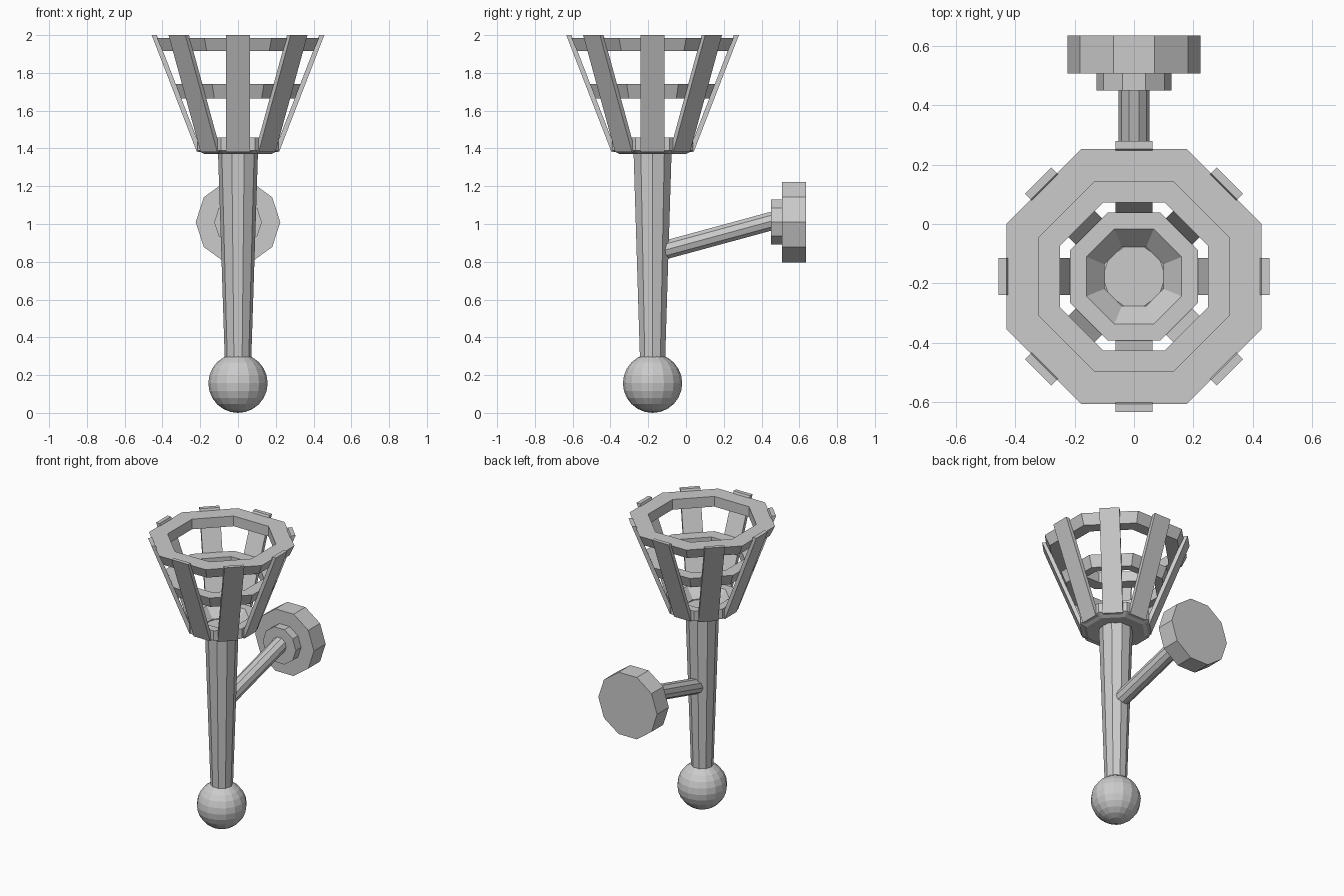
import bpy, bmesh
from math import sin, cos, pi
from mathutils import Vector, Matrix

if "Cube" in bpy.data.objects:
    bpy.data.objects.remove(bpy.data.objects["Cube"])

AXIS_Y = -0.177


def finish(name, bm, loc=(0, 0, 0)):
    bmesh.ops.recalc_face_normals(bm, faces=bm.faces[:])
    me = bpy.data.meshes.new(name)
    bm.to_mesh(me)
    bm.free()
    ob = bpy.data.objects.new(name, me)
    ob.location = loc
    bpy.context.collection.objects.link(ob)
    return ob


def bridge(bm, rings, closed=False):
    n = len(rings[0])
    pairs = list(zip(rings, rings[1:] + rings[:1])) if closed else list(zip(rings, rings[1:]))
    for a, b in pairs:
        for i in range(n):
            j = (i + 1) % n
            bm.faces.new((a[i], a[j], b[j], b[i]))
    if not closed:
        bm.faces.new(rings[0])
        bm.faces.new(rings[-1])


def octagon_ring(name, profile):
    """Closed (apothem, z) profile swept around an eight-sided ring."""
    bm = bmesh.new()
    k = 1 / cos(pi / 8)
    rings = [[bm.verts.new((r * k * cos((i + .5) * pi / 4), r * k * sin((i + .5) * pi / 4), z))
              for i in range(8)] for r, z in profile]
    bridge(bm, rings, closed=True)
    return finish(name, bm, (0, AXIS_Y, 0))


def tube(name, sections, upright):
    """Ten-sided solid through (centre, radius) sections."""
    bm = bmesh.new()
    rings = []
    for c, r in sections:
        ring = []
        for i in range(10):
            u, v = r * cos(i * pi / 5), r * sin(i * pi / 5)
            ring.append(bm.verts.new(Vector(c) + Vector((u, v, 0) if upright else (u, 0, v))))
        rings.append(ring)
    bridge(bm, rings)
    return finish(name, bm)


# Ball pommel
bm = bmesh.new()
bmesh.ops.create_uvsphere(bm, u_segments=16, v_segments=12, radius=0.157)
finish("ball_end", bm, (0, AXIS_Y, 0.157))

# Tapered shaft
tube("shaft", [((0, AXIS_Y, 0.28), 0.07), ((0, AXIS_Y, 1.385), 0.106)], True)

# Wall bracket: sloping arm, collar and plate
tube("bracket_arm", [((0, -0.13, 0.857), 0.053), ((0, 0.47, 1.02), 0.053)], False)
tube("bracket_collar", [((0, 0.45, 1.01), 0.126), ((0, 0.52, 1.01), 0.126)], False)
tube("wall_plate", [((0, 0.507, 1.01), 0.224), ((0, 0.635, 1.01), 0.224)], False)

# Basket rings
octagon_ring("basket_base", [(0.1, 1.375), (0.175, 1.37), (0.215, 1.39), (0.215, 1.457), (0.16, 1.457), (0.1, 1.39)])
octagon_ring("middle_ring", [(0.25, 1.665), (0.302, 1.665), (0.331, 1.74), (0.25, 1.74)])
octagon_ring("top_ring", [(0.32, 1.915), (0.40, 1.915), (0.43, 1.985), (0.32, 1.985)])

# Eight leaning slats
for i in range(8):
    bm = bmesh.new()
    rings = [[bm.verts.new((x, y, z)) for x, y in
              ((r - 0.027, -0.063), (r, -0.063), (r, 0.063), (r - 0.027, 0.063))]
             for r, z in ((0.217, 1.38), (0.457, 2.0))]
    bridge(bm, rings)
    bm.transform(Matrix.Rotation(i * pi / 4, 4, 'Z'))
    finish(f"slat_{i + 1}", bm, (0, AXIS_Y, 0))
